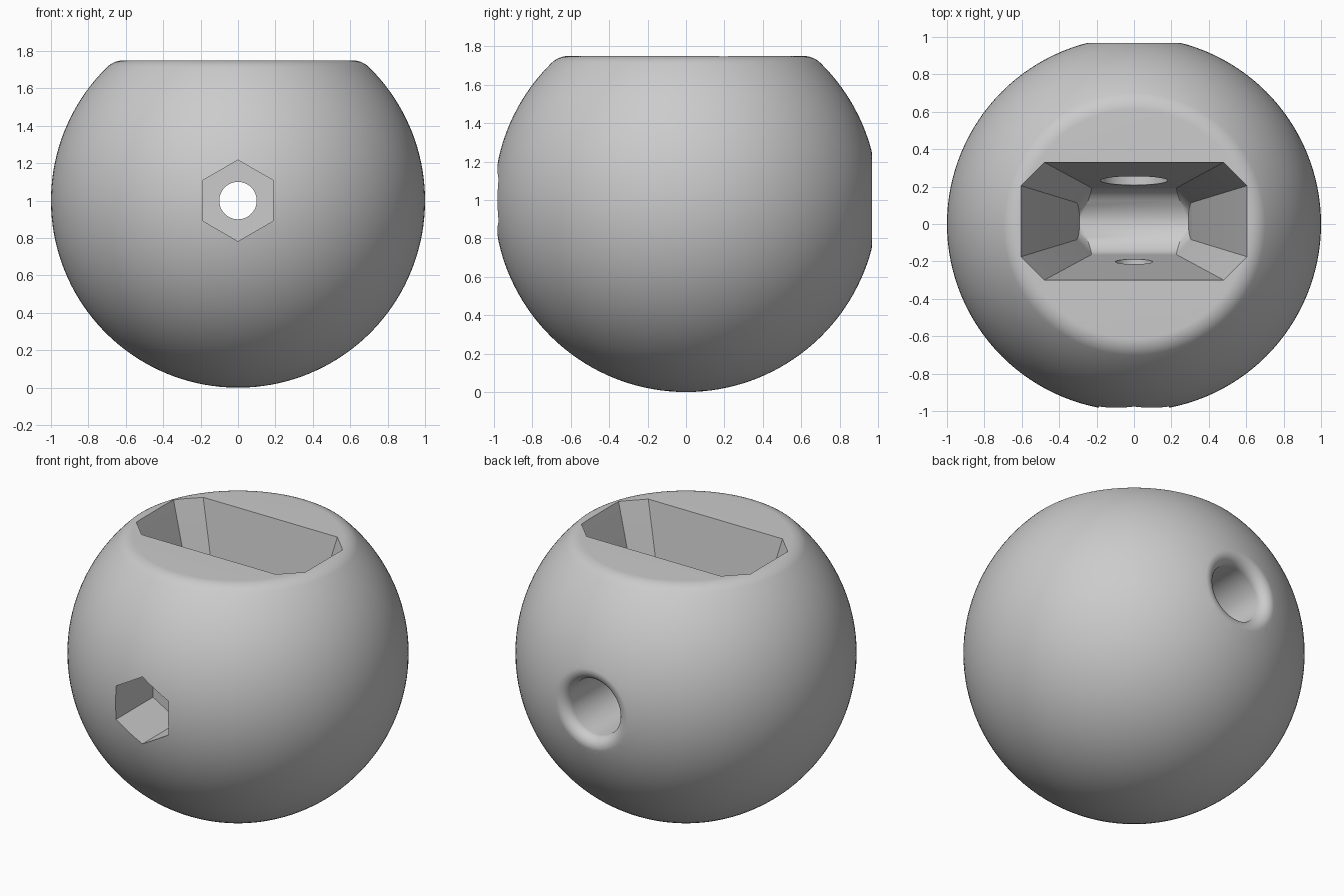
import bpy, bmesh
from math import sin, cos, pi, sqrt, asin, acos
from mathutils import Matrix, Vector

if "Cube" in bpy.data.objects:
    bpy.data.objects.remove(bpy.data.objects["Cube"])

CENTRE = Vector((0, 0, 1))

# Single grey material
grey = bpy.data.materials.new("plain grey")
grey.use_nodes = True
grey.diffuse_color = (0.6, 0.6, 0.6, 1)
grey.node_tree.nodes["Principled BSDF"].inputs["Base Color"].default_value = (0.6, 0.6, 0.6, 1)


def finish(bm, name):
    bmesh.ops.recalc_face_normals(bm, faces=bm.faces)
    mesh = bpy.data.meshes.new(name)
    bm.to_mesh(mesh)
    bm.free()
    mesh.materials.append(grey)
    obj = bpy.data.objects.new(name, mesh)
    bpy.context.collection.objects.link(obj)
    return obj


def loft(bm, rings):
    """Skin a list of equal-length point rings and cap both ends."""
    loops = [[bm.verts.new(p) for p in ring] for ring in rings]
    n = len(loops[0])
    for a, b in zip(loops, loops[1:]):
        for i in range(n):
            j = (i + 1) % n
            bm.faces.new((a[i], a[j], b[j], b[i]))
    bm.faces.new(loops[0])
    bm.faces.new(loops[-1])


def lathe(name, profile, sides, turn=None, phase=0):
    """Revolve (radius, height) pairs around z, then turn and move to the ball centre."""
    bm = bmesh.new()
    angles = [2 * pi * i / sides + phase for i in range(sides)]
    loft(bm, [[(r * cos(a), r * sin(a), h) for a in angles] for r, h in profile])
    matrix = Matrix.Translation(CENTRE) @ (turn or Matrix())
    bmesh.ops.transform(bm, matrix=matrix, verts=bm.verts)
    return finish(bm, name)


def arc(cr, ch, radius, start, end, steps):
    """Arc points in the (radius, height) plane, angles measured from the axis."""
    return [(cr + radius * sin(t), ch + radius * cos(t))
            for t in (start + (end - start) * i / steps for i in range(steps + 1))]


# Ball with a flat top and a rounded edge
flat, f = 0.75, 0.13
edge_r = sqrt((1 - f) ** 2 - (flat - f) ** 2)
edge_angle = acos((flat - f) / (1 - f))
profile = arc(edge_r, flat - f, f, 0, edge_angle, 10)
profile += arc(0, 0, 1, edge_angle, pi - 0.01, 56)[1:]
ball = lathe("ball_body", profile, 128)

# Tapered slot with chamfered corners and a rounded floor
def octagon(hx, hy, c, z):
    pts = [(hx, hy - c), (hx - c, hy), (c - hx, hy), (-hx, hy - c),
           (-hx, c - hy), (c - hx, -hy), (hx - c, -hy), (hx, c - hy)]
    return [(x, y + 0.015, z) for x, y in pts]

taper = (1.75 - 0.72)
rings = []
for z in (1.9, 0.72):
    t = (z - 0.72) / taper
    rings.append(octagon(0.31 + 0.295 * t, 0.18 + 0.135 * t, 0.08 + 0.045 * t, z))
for i in range(1, 9):
    a = i / 8 * pi / 2 * 0.92
    rings.append(octagon(0.31 - 0.02 * sin(a), 0.18 * cos(a), 0.08 * cos(a), 0.72 - 0.14 * sin(a)))
bm = bmesh.new()
loft(bm, rings)
slot = finish(bm, "slot_cutter")

# Hexagonal pocket and small bore in the front
to_front = Matrix.Rotation(pi / 2, 4, "X")
pocket = lathe("hex_pocket_cutter", [(0.217, 0.6), (0.217, 1.2)], 6, to_front, pi / 6)
bore = lathe("bore_cutter", [(0.1, 0), (0.1, 0.7)], 48, to_front)

# Wider bore with a rounded rim in the back
to_back = Matrix.Rotation(-pi / 2, 4, "X")
hole, rim = 0.18, 0.064
rim_r = hole + rim
rim_h = sqrt((1 - rim) ** 2 - rim_r ** 2)
rim_end = asin(rim_r / (1 - rim))
rim_profile = [(hole, 0.1)] + arc(rim_r, rim_h, rim, -pi / 2, rim_end, 10) + [(0.3, 1.1)]
back_bore = lathe("back_bore_cutter", rim_profile, 64, to_back)

# Cut all openings and bake the result
cutters = [slot, pocket, bore, back_bore]
for cutter in cutters:
    cutter.hide_render = True
    mod = ball.modifiers.new(cutter.name, "BOOLEAN")
    mod.operation = "DIFFERENCE"
    mod.solver = "EXACT"
    mod.object = cutter
bpy.context.view_layer.update()
graph = bpy.context.evaluated_depsgraph_get()
baked = bpy.data.meshes.new_from_object(ball.evaluated_get(graph))
ball.modifiers.clear()
ball.data = baked
for cutter in cutters:
    bpy.data.objects.remove(cutter)
baked.materials.clear()
baked.materials.append(grey)
for poly in baked.polygons:
    poly.material_index = 0

# Smooth shading with sharp edges kept
for obj in bpy.context.selected_objects:
    obj.select_set(False)
ball.select_set(True)
bpy.context.view_layer.objects.active = ball
bpy.ops.object.shade_smooth_by_angle(angle=pi / 6)
